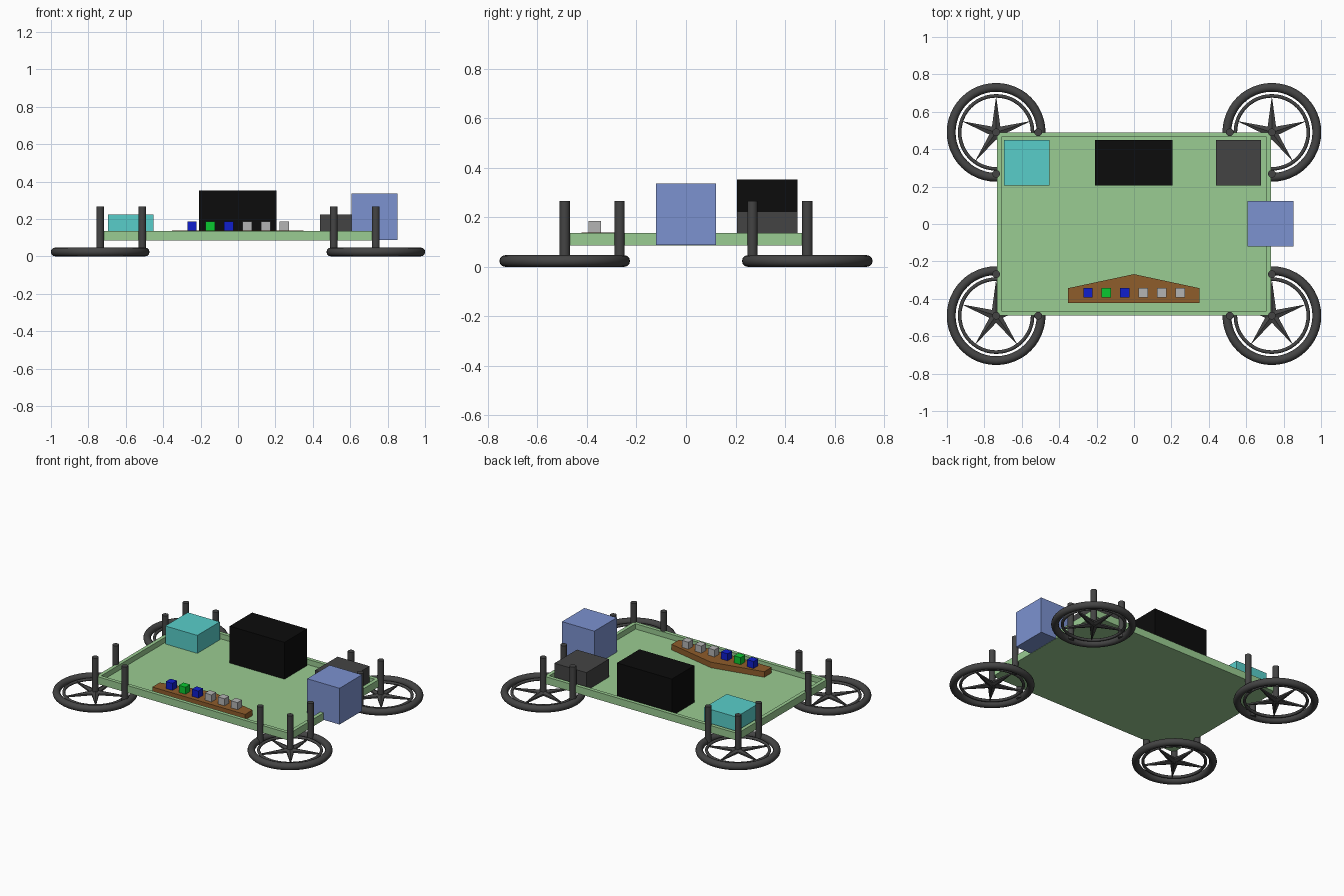
import bpy, bmesh, math
from mathutils import Vector

if "Cube" in bpy.data.objects:
    bpy.data.objects.remove(bpy.data.objects["Cube"])


def material(name, rgb):
    lin = [c / 12.92 if c <= 0.04045 else ((c + 0.055) / 1.055) ** 2.4 for c in (v / 255 for v in rgb)]
    m = bpy.data.materials.new(name)
    m.diffuse_color = (*lin, 1)
    m.use_nodes = True
    m.node_tree.nodes["Principled BSDF"].inputs["Base Color"].default_value = m.diffuse_color
    return m


GREEN = material("tray green", (154, 204, 146))
CYAN = material("turquoise", (88, 206, 202))
BLUE = material("soft blue", (124, 146, 208))
BLACK = material("black", (12, 12, 12))
GREY = material("dark grey", (68, 68, 68))
BROWN = material("brown", (143, 93, 43))
KEY_BLUE = material("deep blue", (16, 30, 205))
KEY_GREEN = material("bright green", (10, 200, 48))
KEY_GREY = material("light grey", (180, 180, 180))


def finish(name, bm, mat, smooth=False):
    bmesh.ops.recalc_face_normals(bm, faces=bm.faces[:])
    me = bpy.data.meshes.new(name)
    bm.to_mesh(me)
    bm.free()
    me.materials.append(mat)
    ob = bpy.data.objects.new(name, me)
    bpy.context.collection.objects.link(ob)
    if smooth:
        for o in bpy.context.selected_objects:
            o.select_set(False)
        ob.select_set(True)
        bpy.context.view_layer.objects.active = ob
        bpy.ops.object.shade_smooth_by_angle(angle=math.radians(40))
    return ob


def box(name, x0, x1, y0, y1, z0, z1, mat):
    bm = bmesh.new()
    bmesh.ops.create_cube(bm, size=1)
    for v in bm.verts:
        v.co = Vector(((x0 + x1) / 2 + v.co.x * (x1 - x0),
                       (y0 + y1) / 2 + v.co.y * (y1 - y0),
                       (z0 + z1) / 2 + v.co.z * (z1 - z0)))
    return finish(name, bm, mat)


def prism(name, pts, z0, z1, mat):
    bm = bmesh.new()
    f = bm.faces.new([bm.verts.new((x, y, z0)) for x, y in pts])
    r = bmesh.ops.extrude_face_region(bm, geom=[f], use_keep_orig=True)
    for v in r["geom"]:
        if isinstance(v, bmesh.types.BMVert):
            v.co.z = z1
    return finish(name, bm, mat)


def ring(name, cx, cy, cz, major, minor, mat):
    bpy.ops.mesh.primitive_torus_add(location=(cx, cy, cz), major_radius=major, minor_radius=minor,
                                     major_segments=48, minor_segments=12)
    ob = bpy.context.object
    ob.name = name
    ob.data.materials.append(mat)
    bpy.ops.object.shade_smooth_by_angle(angle=math.radians(60))


def post(name, x, y, z0, z1, r):
    bpy.ops.mesh.primitive_cylinder_add(vertices=20, radius=r, depth=z1 - z0, location=(x, y, (z0 + z1) / 2))
    ob = bpy.context.object
    ob.name = name
    ob.data.materials.append(GREY)
    bpy.ops.object.shade_smooth_by_angle(angle=math.radians(40))


# Open tray: slab with its top inset and pushed down to leave a raised rim
bm = bmesh.new()
bmesh.ops.create_cube(bm, size=1)
for v in bm.verts:
    v.co = Vector((v.co.x * 1.465, v.co.y * 0.98, 0.111 + v.co.z * 0.05))
top = max(bm.faces, key=lambda f: f.calc_center_median().z)
bmesh.ops.inset_region(bm, faces=[top], thickness=0.035)
r = bmesh.ops.extrude_face_region(bm, geom=[top])
bmesh.ops.delete(bm, geom=[top], context="FACES_ONLY")
for v in r["geom"]:
    if isinstance(v, bmesh.types.BMVert):
        v.co.z = 0.1
finish("tray", bm, GREEN)

# Equipment boxes
box("turquoise_box", -0.695, -0.453, 0.207, 0.45, 0.098, 0.223, CYAN)
box("black_box", -0.208, 0.207, 0.207, 0.45, 0.098, 0.352, BLACK)
box("grey_box", 0.438, 0.68, 0.207, 0.45, 0.098, 0.223, GREY)
box("side_box", 0.608, 0.853, -0.121, 0.122, 0.088, 0.336, BLUE)

# Control panel with a row of keys
prism("control_panel", [(-0.352, -0.423), (0.35, -0.423), (0.35, -0.343), (0, -0.268), (-0.352, -0.343)],
      0.098, 0.138, BROWN)
for i, mat in enumerate((KEY_BLUE, KEY_GREEN, KEY_BLUE, KEY_GREY, KEY_GREY, KEY_GREY)):
    x = -0.246 + i * 0.0985
    box(f"key_{i + 1}", x - 0.025, x + 0.025, -0.393, -0.343, 0.137, 0.186, mat)

# Rotor guards at the four corners
for sx, side in ((-1, "left"), (1, "right")):
    for sy, end in ((-1, "front"), (1, "back")):
        cx, cy, tag = sx * 0.737, sy * 0.49, f"{end}_{side}"
        ring(f"{tag}_guard_ring", cx, cy, 0.0235, 0.2405, 0.0235, GREY)
        ring(f"{tag}_inner_ring", cx, cy, 0.0235, 0.195, 0.0095, GREY)
        # five tapering blades forming a star, thicker at the hub
        bm = bmesh.new()
        lo = bm.verts.new((cx, cy, 0.008))
        hi = bm.verts.new((cx, cy, 0.04))
        rim = []
        for k in range(10):
            a = math.radians(90 + 36 * k)
            rad = 0.038 if k % 2 else 0.195
            rim.append([bm.verts.new((cx + rad * math.cos(a), cy + rad * math.sin(a), z))
                        for z in (0.018, 0.029)])
        for k in range(10):
            (a0, a1), (b0, b1) = rim[k], rim[(k + 1) % 10]
            bm.faces.new((a0, b0, b1, a1))
            bm.faces.new((lo, b0, a0))
            bm.faces.new((hi, a1, b1))
        finish(f"{tag}_blades", bm, GREY)
        # one hub post and two posts where the guard meets the tray edges
        post(f"{tag}_hub_post", cx, cy, 0.01, 0.266, 0.0205)
        post(f"{tag}_long_edge_post", cx - sx * 0.225, cy, 0.01, 0.266, 0.0205)
        post(f"{tag}_short_edge_post", cx, cy - sy * 0.222, 0.01, 0.266, 0.0205)
